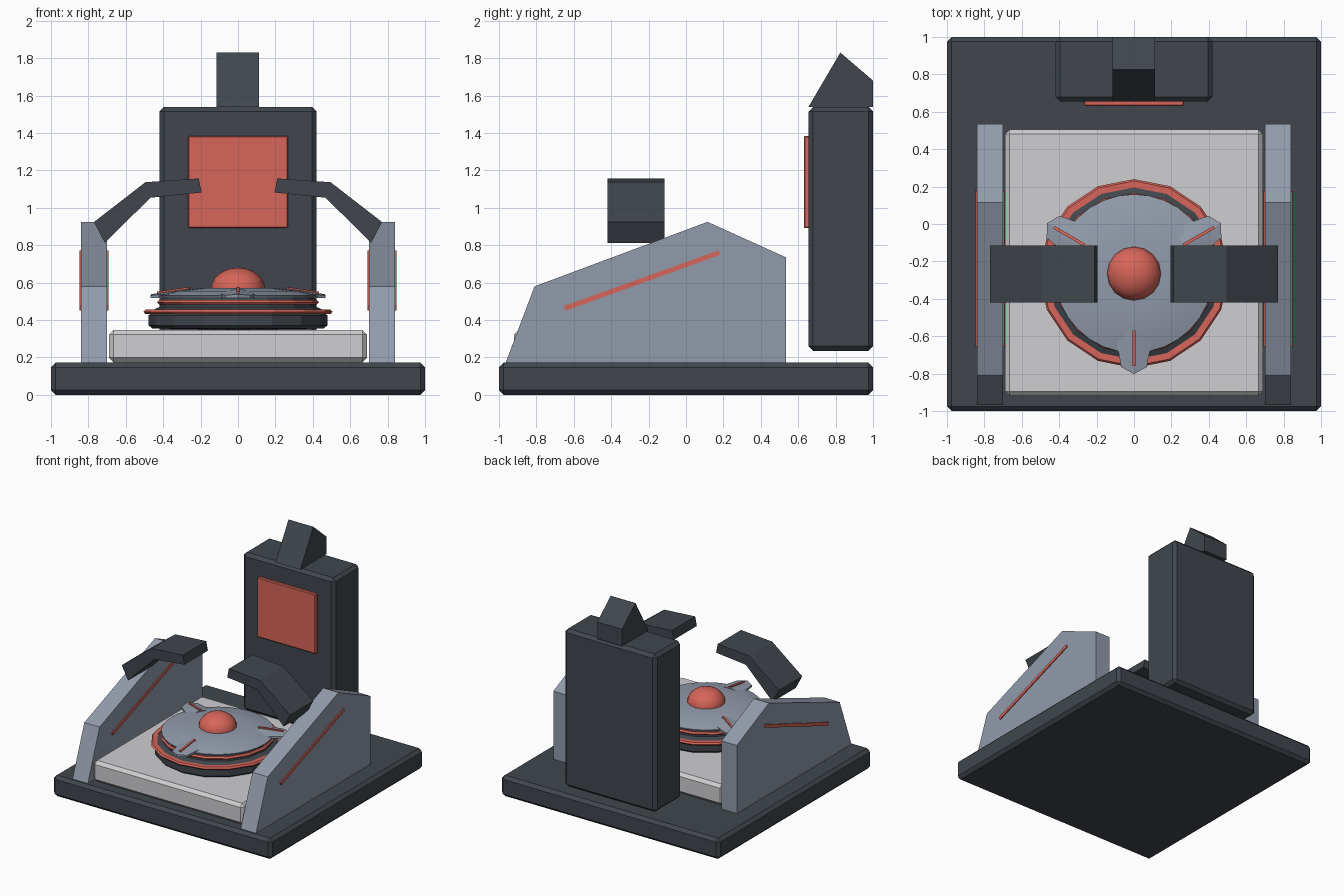
import bpy, bmesh, math
from mathutils import Matrix, Vector

if "Cube" in bpy.data.objects:
    bpy.data.objects.remove(bpy.data.objects["Cube"])


def material(name, rgb):
    m = bpy.data.materials.new(name)
    m.diffuse_color = (*rgb, 1)
    m.use_nodes = True
    m.node_tree.nodes["Principled BSDF"].inputs["Base Color"].default_value = m.diffuse_color
    return m


DARK = material("charcoal", (0.052, 0.062, 0.074))
GREY = material("blue grey", (0.29, 0.33, 0.41))
WHITE = material("pale grey", (0.62, 0.62, 0.64))
RED = material("coral red", (0.68, 0.13, 0.10))


def finish(name, bm, mat, smooth=False):
    bmesh.ops.recalc_face_normals(bm, faces=bm.faces)
    me = bpy.data.meshes.new(name)
    bm.to_mesh(me)
    bm.free()
    me.materials.append(mat)
    ob = bpy.data.objects.new(name, me)
    bpy.context.collection.objects.link(ob)
    if smooth:
        bpy.ops.object.select_all(action='DESELECT')
        ob.select_set(True)
        bpy.context.view_layer.objects.active = ob
        bpy.ops.object.shade_smooth_by_angle(angle=math.radians(30))
    return ob


def box(name, lo, hi, mat, bevel=0.0):
    lo, hi = Vector(lo), Vector(hi)
    bm = bmesh.new()
    bmesh.ops.create_cube(bm, size=1)
    for v in bm.verts:
        v.co = Vector([(lo[i] + hi[i]) / 2 + v.co[i] * (hi[i] - lo[i]) for i in range(3)])
    if bevel:
        bmesh.ops.bevel(bm, geom=bm.edges[:], offset=bevel, segments=1, affect='EDGES')
    return finish(name, bm, mat)


def prism(name, points, axis, a, b, mat):
    """Extrude a side profile along x (points are y, z) or y (points are x, z)."""
    bm = bmesh.new()

    def co(p, t):
        return (t, p[0], p[1]) if axis == 'x' else (p[0], t, p[1])
    face = bm.faces.new([bm.verts.new(co(p, a)) for p in points])
    ext = bmesh.ops.extrude_face_region(bm, geom=[face])
    move = Vector((b - a, 0, 0)) if axis == 'x' else Vector((0, b - a, 0))
    for v in ext["geom"]:
        if isinstance(v, bmesh.types.BMVert):
            v.co += move
    return finish(name, bm, mat)


CENTRE = Vector((0, -0.265, 0))


def lathe(name, profile, mat, sides=16, smooth=False):
    """Spin a closed (radius, z) profile around the pad centre."""
    bm = bmesh.new()
    rings = []
    for r, z in profile:
        if r < 1e-6:
            rings.append([bm.verts.new(CENTRE + Vector((0, 0, z)))] * sides)
        else:
            rings.append([bm.verts.new(CENTRE + Vector((
                r * math.cos(2 * math.pi * k / sides),
                r * math.sin(2 * math.pi * k / sides), z))) for k in range(sides)])
    for i in range(len(rings)):
        p, q = rings[i], rings[(i + 1) % len(rings)]
        for k in range(sides):
            n = (k + 1) % sides
            vs = list(dict.fromkeys((p[k], p[n], q[n], q[k])))
            if len(vs) > 2:
                bm.faces.new(vs)
    return finish(name, bm, mat, smooth)


# Base and raised bed
box("base_slab", (-1, -1, 0), (1, 1, 0.172), DARK, 0.025)
box("bed", (-0.69, -0.92, 0.174), (0.69, 0.505, 0.347), WHITE, 0.025)

# Rear tower with screen and pointed cap
box("tower", (-0.42, 0.655, 0.235), (0.42, 1, 1.54), DARK, 0.025)
box("screen", (-0.267, 0.63, 0.892), (0.267, 0.665, 1.385), RED, 0.006)
prism("tower_cap", [(0.655, 1.54), (0.825, 1.83), (1, 1.68), (1, 1.54)],
      'x', -0.115, 0.112, DARK)

# Side walls, their slanted strips and the overhanging arms
wall = [(-0.965, 0.17), (-0.81, 0.58), (0.115, 0.925), (0.535, 0.735), (0.535, 0.17)]
strip = [(-0.655, 0.474), (-0.643, 0.45), (0.183, 0.749), (0.173, 0.772)]
arm = [(0.77, 0.924), (0.495, 1.137), (0.21, 1.157), (0.195, 1.082),
       (0.468, 1.054), (0.712, 0.813)]
for s, side in ((-1, "left"), (1, "right")):
    prism(side + "_wall", wall, 'x', s * 0.70, s * 0.84, GREY)
    prism(side + "_strip", strip, 'x', s * 0.693, s * 0.848, RED)
    prism(side + "_arm", [(s * x, z) for x, z in arm], 'y', -0.42, -0.115, DARK)

# Round pad: stacked discs and red rings
lathe("pad_lower", [(0, 0.347), (0.458, 0.355), (0.478, 0.372), (0.478, 0.425),
                    (0.46, 0.44), (0, 0.44)], DARK)
lathe("ring_lower", [(0.46, 0.432), (0.495, 0.432), (0.505, 0.444),
                     (0.495, 0.456), (0.46, 0.456)], RED)
lathe("pad_upper", [(0, 0.44), (0.465, 0.45), (0.42, 0.47), (0.405, 0.53), (0, 0.53)], DARK)
lathe("ring_upper", [(0.39, 0.484), (0.422, 0.484), (0.432, 0.495),
                     (0.422, 0.507), (0.39, 0.507)], RED)
lathe("pad_cover", [(0, 0.52), (0.424, 0.522), (0.424, 0.53), (0.33, 0.555),
                    (0.2, 0.57), (0, 0.575)], GREY, 32, True)

# Red button dome
dome = [(0.145 * math.cos(a), 0.565 + 0.115 * math.sin(a))
        for a in (math.radians(15 * i) for i in range(6))]
lathe("button", [(0, 0.54), (0.14, 0.54)] + dome + [(0, 0.68)], RED, 16, True)

# Three pointed prongs with a red strip along each ridge
top = [(0.305, -0.105, 0.545), (0.50, -0.068, 0.532), (0.537, 0, 0.538),
       (0.50, 0.068, 0.532), (0.305, 0.105, 0.545)]
for i, deg in enumerate((-90, 30, 150)):
    place = Matrix.Translation(CENTRE) @ Matrix.Rotation(math.radians(deg), 4, 'Z')
    bm = bmesh.new()
    up = [bm.verts.new(p) for p in top]
    low = [bm.verts.new((x, y, 0.518)) for x, y, z in top]
    ridge = bm.verts.new((0.305, 0, 0.568))
    for k in range(4):
        bm.faces.new((up[k], up[k + 1], ridge))
        bm.faces.new((low[k], low[k + 1], up[k + 1], up[k]))
    bm.faces.new((low[4], low[0], up[0], ridge, up[4]))
    bm.faces.new(low)
    bm.transform(place)
    finish("prong_%d" % (i + 1), bm, GREY)
    bar = box("prong_strip_%d" % (i + 1), (0.305, -0.008, -0.008), (0.495, 0.008, 0.008), RED)
    for v in bar.data.vertices:
        v.co.z += 0.568 - 0.13 * (v.co.x - 0.305)
    bar.data.transform(place)
